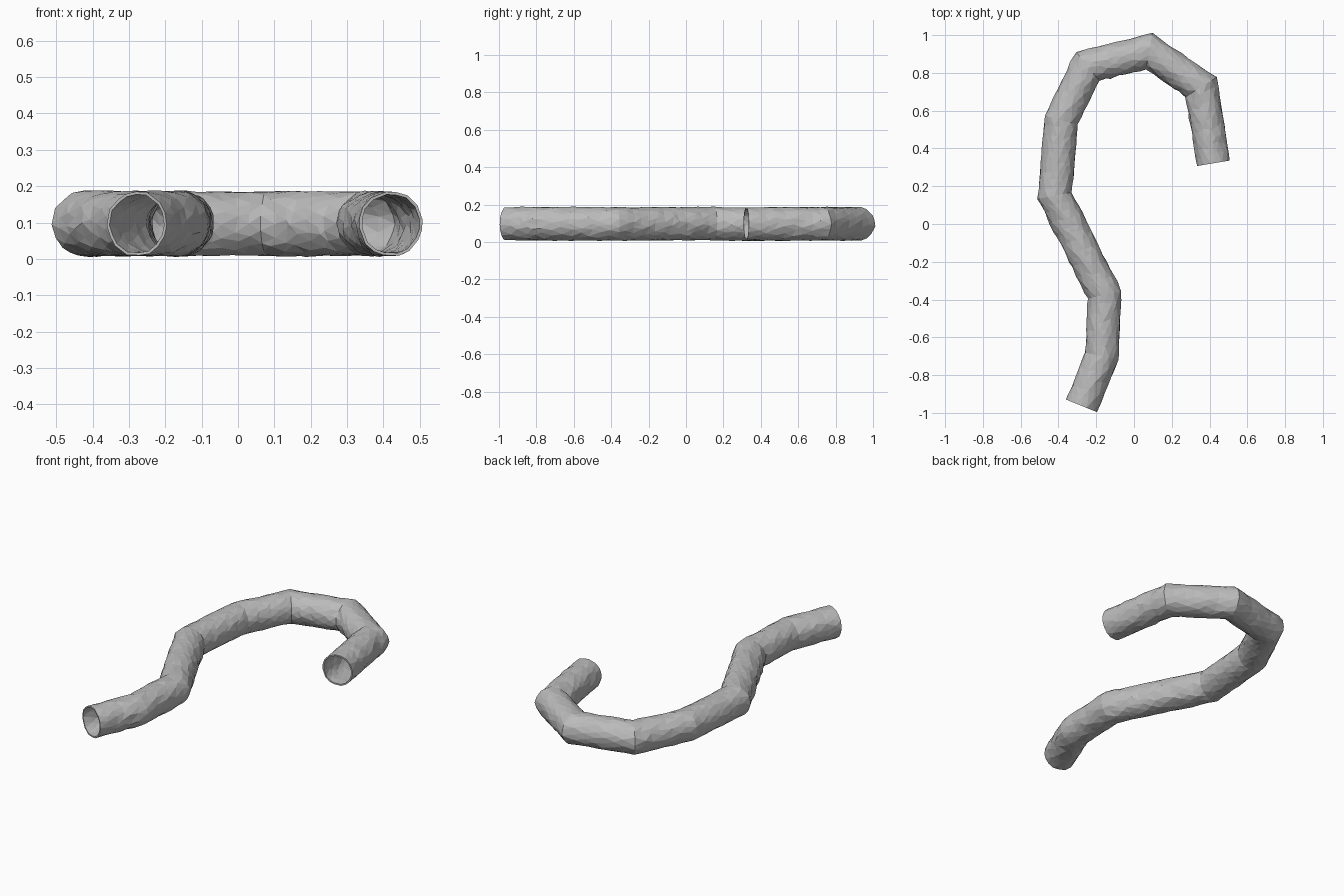
import bpy, bmesh, math, random
from mathutils import Vector

cube = bpy.data.objects.get("Cube")
if cube:
    bpy.data.objects.remove(cube)

random.seed(4)
RADIUS, HEIGHT, SIDES, SPACING = 0.09, 0.097, 16, 0.045

# Centre line of the winding tunnel, one point per bend
path = [Vector((x, y, HEIGHT)) for x, y in (
    (-0.277, -0.963), (-0.17, -0.70), (-0.155, -0.375), (-0.42, 0.15),
    (-0.385, 0.55), (-0.245, 0.835), (0.08, 0.915), (0.355, 0.725),
    (0.422, 0.322))]
UP = Vector((0, 0, 1))


def side_axis(i):
    """Sideways axis of the mitred cross-section at a bend."""
    a = (path[i] - path[max(i - 1, 0)]).normalized()
    b = (path[min(i + 1, len(path) - 1)] - path[i]).normalized()
    tangent = (a + b).normalized()
    miter = tangent.dot(b if b.length else a)
    return tangent.cross(UP) / miter


# Stations along the path: centre, sideways axis, is it a bend or end
stations = []
for i in range(len(path) - 1):
    steps = round((path[i + 1] - path[i]).length / SPACING)
    for k in range(steps):
        t = k / steps
        stations.append((path[i].lerp(path[i + 1], t),
                         side_axis(i).lerp(side_axis(i + 1), t), k == 0))
stations.append((path[-1], side_axis(len(path) - 1), True))

# Rough rock skin: jittered rings joined by randomly split quads
bm = bmesh.new()
rings = []
for n, (centre, side, fixed) in enumerate(stations):
    ring = []
    for s in range(SIDES):
        angle = math.tau * (s + n % 2 * 0.5) / SIDES
        angle += random.uniform(-0.09, 0.09)
        r = RADIUS + random.uniform(-0.003, 0.002)
        along = UP.cross(side).normalized()
        slide = 0 if fixed else random.uniform(-0.014, 0.014)
        ring.append(bm.verts.new(centre + side * (r * math.cos(angle))
                                 + UP * (r * math.sin(angle)) + along * slide))
    rings.append(ring)

for n in range(len(rings) - 1):
    a, b = rings[n], rings[n + 1]
    shift = n % 2
    for s in range(SIDES):
        e = (s + 1) % SIDES
        if shift:
            bm.faces.new((a[s], a[e], b[e]))
            bm.faces.new((a[s], b[e], b[s]))
        else:
            bm.faces.new((a[s], a[e], b[s]))
            bm.faces.new((a[e], b[e], b[s]))
bmesh.ops.recalc_face_normals(bm, faces=bm.faces)

mesh = bpy.data.meshes.new("tunnel_tube")
bm.to_mesh(mesh)
bm.free()
tunnel = bpy.data.objects.new("tunnel_tube", mesh)
bpy.context.collection.objects.link(tunnel)

# Thin wall, open at both ends
wall = tunnel.modifiers.new("wall", "SOLIDIFY")
wall.thickness = 0.008
wall.offset = -1

grey = bpy.data.materials.new("stone_grey")
grey.use_nodes = True
colour = (0.5, 0.5, 0.5, 1)
grey.diffuse_color = colour
grey.node_tree.nodes["Principled BSDF"].inputs["Base Color"].default_value = colour
mesh.materials.append(grey)
